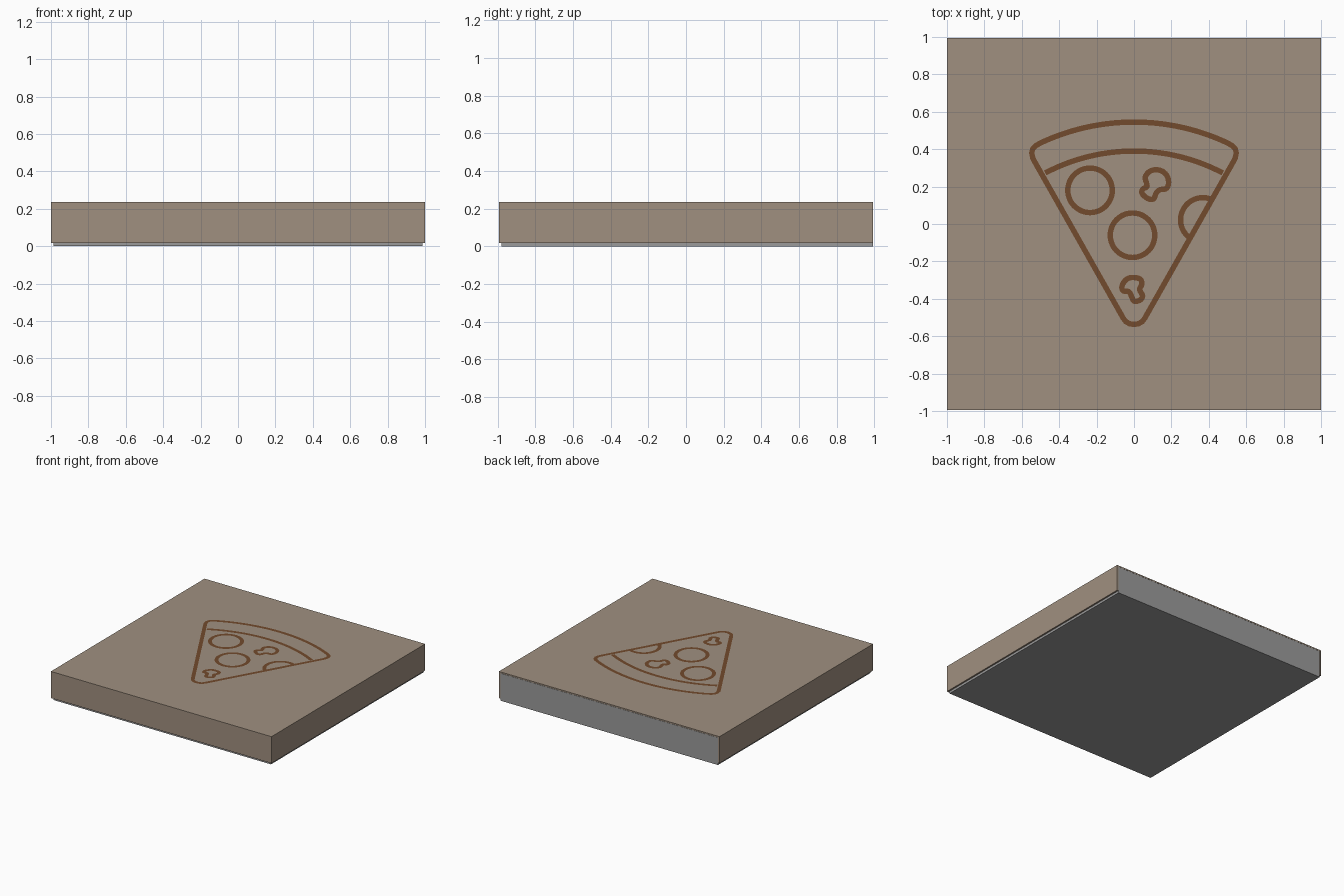
import bpy, bmesh, math
from mathutils import Vector

if "Cube" in bpy.data.objects:
    bpy.data.objects.remove(bpy.data.objects["Cube"])

TOP = 0.236      # lid top height
W = 0.029        # printed line width


def material(name, rgb):
    m = bpy.data.materials.new(name)
    m.diffuse_color = (*rgb, 1)
    m.use_nodes = True
    m.node_tree.nodes["Principled BSDF"].inputs["Base Color"].default_value = m.diffuse_color
    return m


CARD = material("cardboard brown", (0.352, 0.279, 0.216))
GREY = material("tray grey", (0.33, 0.33, 0.33))
INK = material("print brown", (0.171, 0.070, 0.026))


def finish(name, bm, mat):
    me = bpy.data.meshes.new(name)
    bm.to_mesh(me)
    bm.free()
    me.materials.append(mat)
    ob = bpy.data.objects.new(name, me)
    bpy.context.collection.objects.link(ob)
    return ob


def add_box(bm, lo, hi):
    vs = bmesh.ops.create_cube(bm, size=1)["verts"]
    for v in vs:
        v.co = [(a + b) / 2 + c * (b - a) for a, b, c in zip(lo, hi, v.co)]


def arc(cx, cy, r, a0, a1, n):
    return [(cx + r * math.cos(math.radians(a0 + (a1 - a0) * i / n)),
             cy + r * math.sin(math.radians(a0 + (a1 - a0) * i / n))) for i in range(n + 1)]


def smooth_loop(pts, steps=5):
    """Closed Catmull-Rom curve through the points."""
    p = [Vector(q) for q in pts]
    out = []
    for i in range(len(p)):
        a, b, c, d = (p[(i + k - 1) % len(p)] for k in range(4))
        for s in range(steps):
            t = s / steps
            out.append(0.5 * (2 * b + (c - a) * t + (2 * a - 5 * b + 4 * c - d) * t * t
                              + (3 * b - a - 3 * c + d) * t ** 3))
    return out


def ribbon(name, pts, closed):
    """Flat printed line of constant width lying on the lid."""
    p = [Vector(q) for q in pts]
    n = len(p)
    bm = bmesh.new()
    rows = []
    for i in range(n):
        prev = p[i - 1] if closed or i else p[i]
        nxt = p[(i + 1) % n] if closed or i < n - 1 else p[i]
        t = (nxt - prev).normalized()
        off = Vector((-t.y, t.x)) * W / 2
        rows.append([bm.verts.new((*(p[i] + s * off), TOP + 0.0025)) for s in (1, -1)])
    for i in range(n if closed else n - 1):
        a, b = rows[i], rows[(i + 1) % n]
        f = bm.faces.new((a[0], a[1], b[1], b[0]))
        f.normal_update()
        if f.normal.z < 0:
            f.normal_flip()
    finish(name, bm, INK)


# Inner tray, its back wall is the visible back of the box
bm = bmesh.new()
add_box(bm, (-0.986, -0.981, 0), (0.986, 0.995, TOP - 0.012))
finish("tray", bm, GREY)

# Lid: top sheet, two side flaps and front flap, open at the back
bm = bmesh.new()
add_box(bm, (-1, -0.995, TOP - 0.011), (1, 0.995, TOP))
for s in (-1, 1):
    add_box(bm, (min(s, s * 0.987), -0.995, 0.018), (max(s, s * 0.987), 0.995, TOP - 0.011))
add_box(bm, (-0.987, -0.995, 0.018), (0.987, -0.982, TOP - 0.011))
finish("lid", bm, CARD)

# Slice outline: crust arc, rounded corners and tip, mirrored in x
half = arc(0, -0.63, 1.175, 90, 65, 14)
half += [(0.525, 0.419), (0.541, 0.402), (0.547, 0.380), (0.541, 0.352), (0.530, 0.331),
         (0.058, -0.503), (0.044, -0.522), (0.024, -0.533)]
outline = half + [(0, -0.537)] + [(-x, y) for x, y in reversed(half[1:])]
ribbon("slice_outline", outline, True)
ribbon("crust_line", arc(0, -0.63, 1.02, 62.3, 117.7, 28), False)

# Round toppings, the third cut off by the slice edge
for i, (x, y) in enumerate([(-0.235, 0.18), (-0.008, -0.06)]):
    ribbon(f"round_topping_{i + 1}", arc(x, y, 0.119, 0, 360, 48)[:-1], True)
ribbon("cut_topping", arc(0.368, 0.022, 0.119, 70, 230, 28), False)

# Mushroom toppings
ribbon("mushroom_1", smooth_loop([
    (0.068, 0.215), (0.060, 0.250), (0.082, 0.280), (0.118, 0.290), (0.155, 0.280),
    (0.180, 0.250), (0.184, 0.212), (0.170, 0.188), (0.142, 0.184), (0.120, 0.168),
    (0.104, 0.134), (0.074, 0.136), (0.044, 0.162), (0.046, 0.186), (0.068, 0.198)]), True)
ribbon("mushroom_2", smooth_loop([
    (-0.012, -0.286), (-0.045, -0.300), (-0.064, -0.332), (-0.058, -0.357), (-0.028, -0.362),
    (-0.014, -0.385), (0.000, -0.412), (0.030, -0.408), (0.046, -0.385), (0.030, -0.350),
    (0.042, -0.322), (0.032, -0.294)]), True)
